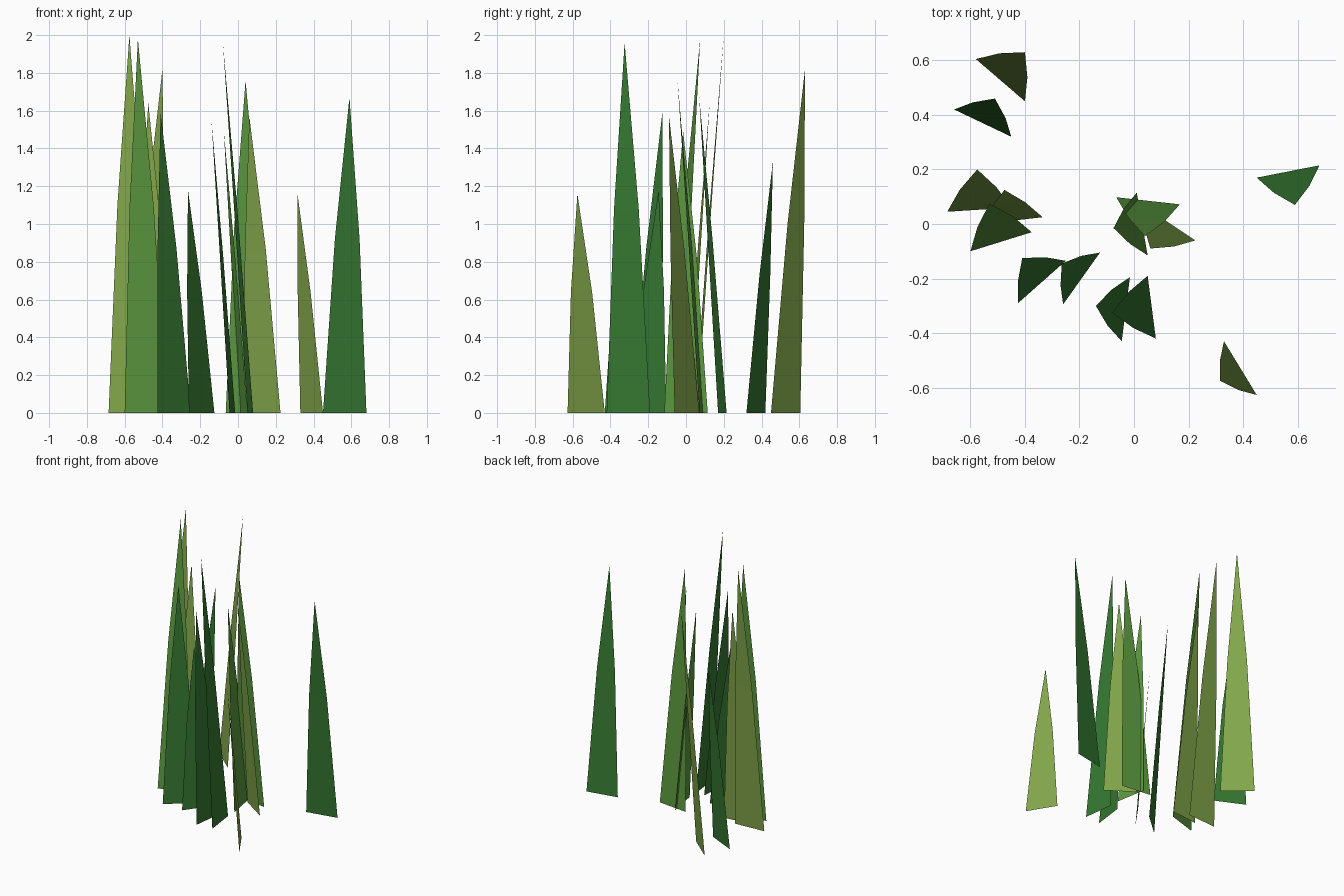
import bpy
from mathutils import Vector


def material(name, rgb):
    m = bpy.data.materials.new(name)
    m.diffuse_color = (*rgb, 1.0)
    return m


olive = material("olive green", (0.225, 0.385, 0.070))
bright = material("bright green", (0.107, 0.320, 0.051))
deep = material("deep green", (0.036, 0.190, 0.031))

MID_HEIGHT = 0.55   # where the blade bends, as a share of its height
MID_LEAN = 0.53     # how far it has leaned over by then
MID_WIDTH = 0.57    # how wide it still is there


def grass_blade(name, left, right, tip, height, mat):
    """Thin leaning blade: a tapering quad topped by a triangle."""
    a, b, t = Vector((*left, 0)), Vector((*right, 0)), Vector((*tip, 0))
    centre, half = (a + b) / 2, (b - a) / 2
    mid = centre.lerp(t, MID_LEAN) + Vector((0, 0, MID_HEIGHT * height))
    t.z = height
    verts = [a, b, mid + half * MID_WIDTH, mid - half * MID_WIDTH, t]
    mesh = bpy.data.meshes.new(name)
    mesh.from_pydata(verts, [], [(0, 1, 2, 3), (3, 2, 4)])
    mesh.materials.append(mat)
    obj = bpy.data.objects.new(name, mesh)
    bpy.context.collection.objects.link(obj)


# base left, base right, point the tip leans to, height, colour
blades = [
    # back left group
    ((-0.58, 0.605), (-0.40, 0.45), (-0.40, 0.63), 1.82, olive),
    ((-0.66, 0.42), (-0.45, 0.32), (-0.51, 0.46), 1.33, deep),
    # left tuft
    ((-0.685, 0.045), (-0.45, 0.06), (-0.575, 0.20), 2.00, olive),
    ((-0.55, 0.00), (-0.335, 0.025), (-0.475, 0.125), 1.64, olive),
    ((-0.60, -0.10), (-0.375, -0.03), (-0.53, 0.075), 1.98, bright),
    # front left group
    ((-0.425, -0.29), (-0.25, -0.135), (-0.41, -0.125), 1.59, deep),
    ((-0.26, -0.295), (-0.125, -0.105), (-0.265, -0.145), 1.18, deep),
    ((-0.045, -0.43), (-0.015, -0.195), (-0.14, -0.30), 1.54, deep),
    ((0.08, -0.42), (0.05, -0.19), (-0.08, -0.325), 1.96, deep),
    # middle tuft
    ((0.05, -0.115), (0.01, 0.115), (-0.075, -0.015), 1.49, bright),
    ((0.03, 0.07), (0.225, -0.06), (0.06, -0.09), 1.57, olive),
    ((-0.065, 0.098), (0.168, 0.072), (0.04, -0.045), 1.76, bright),
    # single blades on the right
    ((0.33, -0.43), (0.45, -0.627), (0.315, -0.575), 1.16, olive),
    ((0.45, 0.17), (0.68, 0.215), (0.59, 0.07), 1.67, deep),
]
for i, blade in enumerate(blades, 1):
    grass_blade(f"grass_blade_{i:02d}", *blade)
